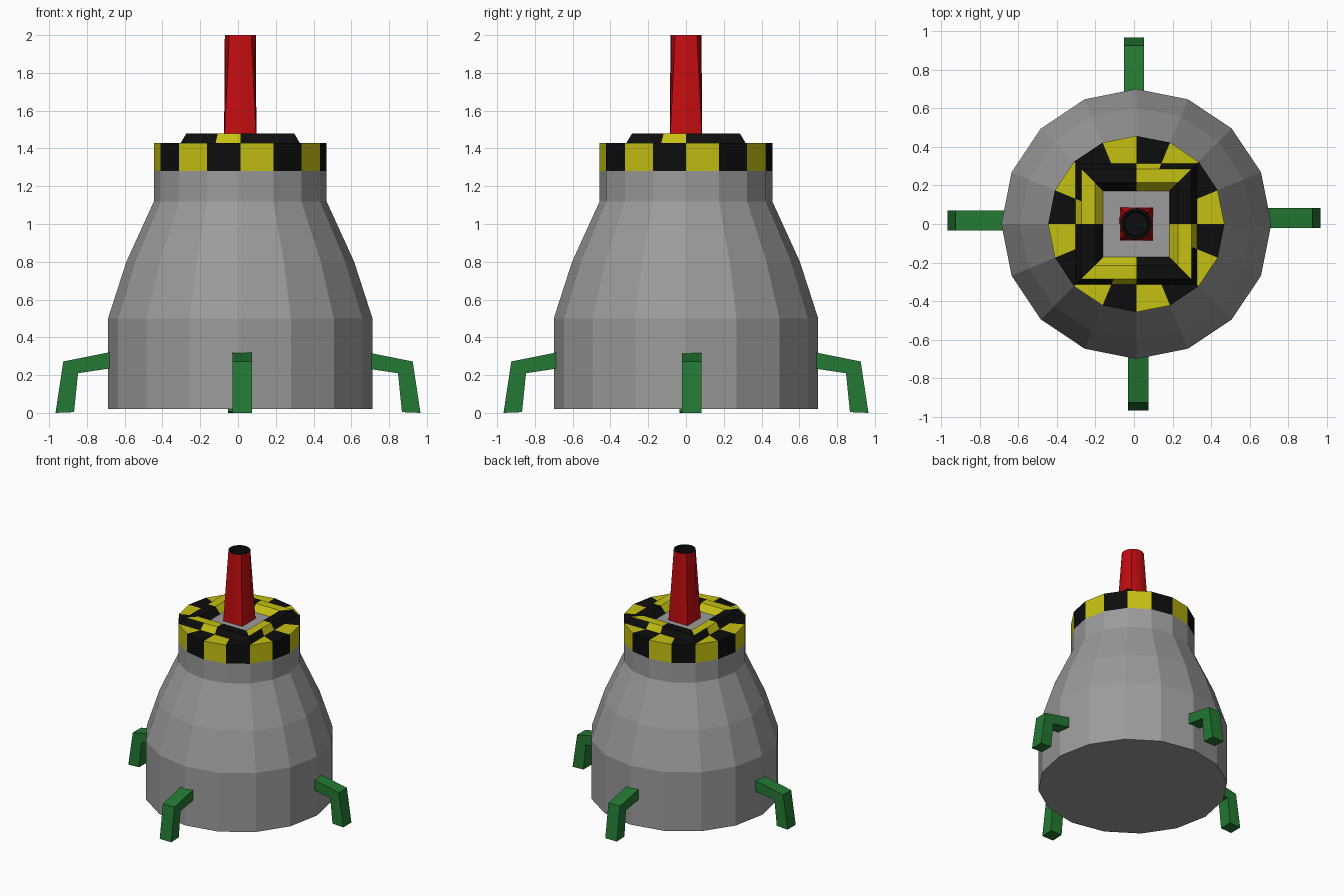
import bpy, bmesh, math

if "Cube" in bpy.data.objects:
    bpy.data.objects.remove(bpy.data.objects["Cube"])

CX = 0.012   # body axis sits a hair off centre
N = 16


def mat(name, rgb):
    m = bpy.data.materials.new(name)
    m.diffuse_color = (*rgb, 1)
    m.use_nodes = True
    m.node_tree.nodes["Principled BSDF"].inputs["Base Color"].default_value = m.diffuse_color
    return m


GREY = mat("grey", (0.33, 0.33, 0.33))
BLACK = mat("black", (0.004, 0.004, 0.004))
YELLOW = mat("yellow", (0.56, 0.53, 0.006))
RED = mat("red", (0.56, 0.004, 0.005))
GREEN = mat("green", (0.017, 0.19, 0.033))


def circle(r, z):
    return [(CX + r * math.cos(2 * math.pi * i / N),
             r * math.sin(2 * math.pi * i / N), z) for i in range(N)]


def square(h, z):
    pts = []
    for i in range(N):
        c, s = math.cos(2 * math.pi * i / N), math.sin(2 * math.pi * i / N)
        k = h / max(abs(c), abs(s))
        pts.append((CX + c * k, s * k, z))
    return pts


def finish(name, bm, mats):
    me = bpy.data.meshes.new(name)
    bm.to_mesh(me)
    bm.free()
    for m in mats:
        me.materials.append(m)
    ob = bpy.data.objects.new(name, me)
    bpy.context.collection.objects.link(ob)
    return ob


def loft(name, rings, mats, rule=lambda row, k: 0, bottom=None, top=None):
    """Skin 16-point rings; rule(row, sector) picks the material."""
    bm = bmesh.new()
    vs = [[bm.verts.new(p) for p in r] for r in rings]
    for row in range(len(rings) - 1):
        a, b = vs[row], vs[row + 1]
        for k in range(N):
            j = (k + 1) % N
            f = bm.faces.new((a[k], a[j], b[j], b[k]))
            f.material_index = rule(row, k)
    if bottom is not None:
        bm.faces.new(vs[0][::-1]).material_index = bottom
    if top is not None:
        bm.faces.new(vs[-1]).material_index = top
    return finish(name, bm, mats)


# Bell-shaped body
loft("body", [circle(0.70, 0.02), circle(0.70, 0.50), circle(0.603, 0.80),
              circle(0.457, 1.12), circle(0.457, 1.28)], [GREY], bottom=0)


# Checkered cap: band, flat top, square raised frame, sunken grey floor
def cap_rule(row, k):
    if row < 2:
        yellow = k % 2 == 0
    elif row == 2:
        yellow = k % 4 == 3
    else:
        yellow = k % 4 >= 2
    return 1 if yellow else 0


loft("checkered_cap",
     [circle(0.457, 1.28), circle(0.457, 1.43), square(0.315, 1.43),
      square(0.285, 1.48), square(0.215, 1.48), square(0.172, 1.43)],
     [BLACK, YELLOW, GREY], cap_rule, top=2)

# Chimney: square foot turning into a round hollow mouth
loft("chimney",
     [square(0.086, 1.42), circle(0.082, 2.0), circle(0.068, 2.0),
      circle(0.06, 1.85)],
     [RED, BLACK], lambda row, k: 0 if row == 0 else 1, top=1)

# Four bent legs, each an extruded side profile
PROFILE = [(0.66, 0.325), (0.925, 0.272), (0.966, 0.0), (0.868, 0.004),
           (0.847, 0.21), (0.66, 0.238)]
W = 0.052
LEGS = [("right_leg", 0, (0, 0.03)), ("back_leg", 90, (0, 0)),
        ("left_leg", 180, (0, 0.018)), ("front_leg", 270, (0.022, 0))]
for name, deg, (ox, oy) in LEGS:
    bm = bmesh.new()
    c, s = round(math.cos(math.radians(deg))), round(math.sin(math.radians(deg)))
    sides = [[bm.verts.new((r * c - w * s + ox, r * s + w * c + oy, z))
              for r, z in PROFILE] for w in (-W, W)]
    n = len(PROFILE)
    for i in range(n):
        j = (i + 1) % n
        bm.faces.new((sides[0][i], sides[0][j], sides[1][j], sides[1][i]))
    bm.faces.new(sides[0])
    bm.faces.new(sides[1])
    bmesh.ops.recalc_face_normals(bm, faces=bm.faces)
    finish(name, bm, [GREEN])
